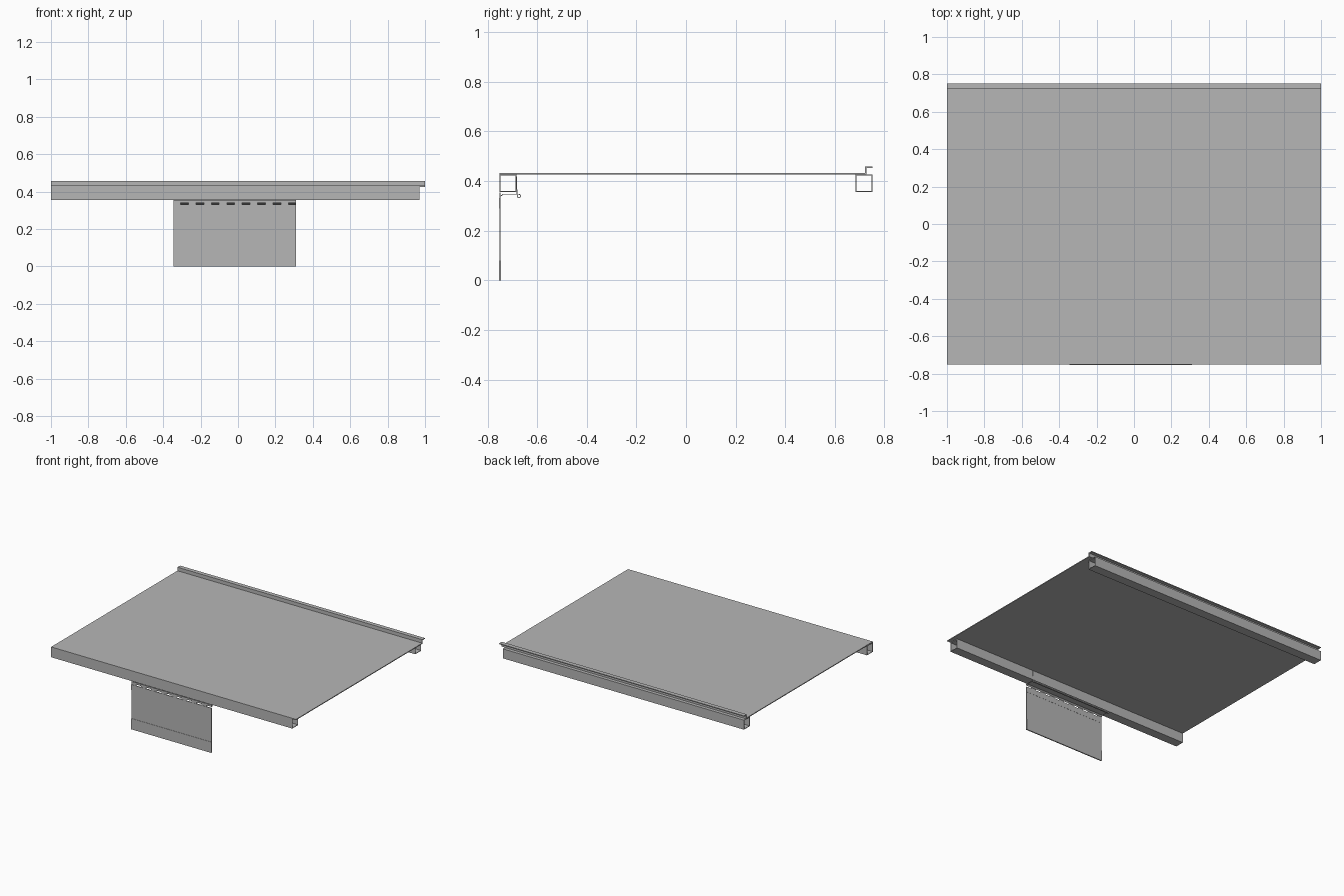
import bpy, bmesh, math

if "Cube" in bpy.data.objects:
    bpy.data.objects.remove(bpy.data.objects["Cube"], do_unlink=True)

steel = bpy.data.materials.new("plain grey steel")
steel.use_nodes = True
grey = (0.47, 0.47, 0.47, 1)
steel.diffuse_color = grey
steel.node_tree.nodes["Principled BSDF"].inputs["Base Color"].default_value = grey


def finish(name, bm):
    mesh = bpy.data.meshes.new(name)
    bm.to_mesh(mesh)
    bm.free()
    mesh.materials.append(steel)
    obj = bpy.data.objects.new(name, mesh)
    bpy.context.collection.objects.link(obj)
    return obj


def folded_sheet(name, profile, x0, x1, thick, closed=False):
    """Sweep a (y, z) centre line along x and give it a wall thickness."""
    bm = bmesh.new()
    a = [bm.verts.new((x0, y, z)) for y, z in profile]
    b = [bm.verts.new((x1, y, z)) for y, z in profile]
    n = len(profile)
    for i in range(n if closed else n - 1):
        j = (i + 1) % n
        bm.faces.new((a[i], a[j], b[j], b[i]))
    obj = finish(name, bm)
    mod = obj.modifiers.new("wall", 'SOLIDIFY')
    mod.thickness = thick
    mod.offset = 0
    mod.use_even_offset = True
    return obj


def add_box(bm, x0, x1, y0, y1, z0, z1):
    verts = bmesh.ops.create_cube(bm, size=1)["verts"]
    for v in verts:
        v.co = ((x0 + x1) / 2 + v.co.x * (x1 - x0),
                (y0 + y1) / 2 + v.co.y * (y1 - y0),
                (z0 + z1) / 2 + v.co.z * (z1 - z0))


# Deck sheet with a stepped lip along the back
folded_sheet("deck", [(-0.752, 0.429), (0.724, 0.429), (0.724, 0.455), (0.752, 0.455)],
             -1, 1, 0.006)

# Hollow square tubes under the front and back edges
for name, y in (("front_tube", -0.718), ("back_tube", 0.718)):
    r = 0.032
    folded_sheet(name, [(y - r, 0.358), (y + r, 0.358), (y + r, 0.424), (y - r, 0.424)],
                 -1, 0.97, 0.004, closed=True)

# Hanging panel with a row of slots near the top
left, right = -0.345, 0.31
slot_low, slot_high, top = 0.33, 0.341, 0.353
bm = bmesh.new()
add_box(bm, left, right, -0.752, -0.748, 0, slot_low)
add_box(bm, left, right, -0.752, -0.748, slot_high, top)
start = left
for i in range(8):
    centre = -0.286 + i * 0.0823
    add_box(bm, start, centre - 0.021, -0.752, -0.748, slot_low, slot_high)
    start = centre + 0.021
finish("hanging_panel", bm)

# Folded hem at the foot of the panel and doubled strip below the slots
bm = bmesh.new()
add_box(bm, left, right, -0.754, -0.746, 0, 0.08)
finish("panel_hem", bm)
bm = bmesh.new()
add_box(bm, left, right, -0.753, -0.747, 0.29, slot_low)
finish("panel_top_strip", bm)

# Bracket hooking the panel to the tube, with a rolled rear edge
roll = [(-0.674 + 0.007 * math.sin(t * math.pi / 4),
         0.340 + 0.007 * math.cos(t * math.pi / 4)) for t in range(8)]
folded_sheet("bracket_shelf", [(-0.748, 0.338), (-0.738, 0.347)] + roll, left, right, 0.003)
folded_sheet("bracket_upright", [(-0.684, 0.424), (-0.681, 0.347)], left, right, 0.003)
